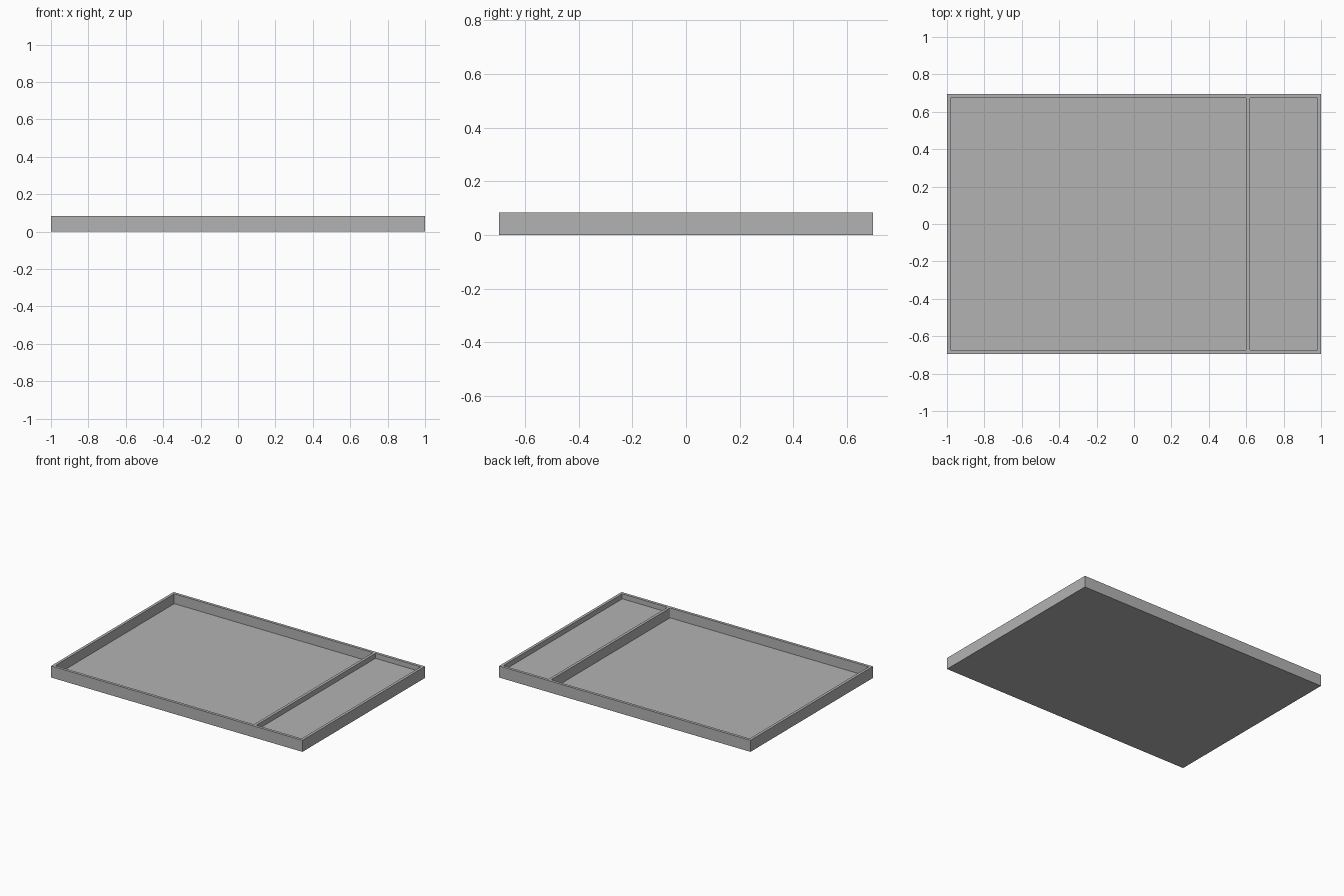
import bpy
import bmesh

WIDTH, DEPTH, HEIGHT = 2.0, 1.392, 0.083
WALL = 0.02
DIVIDER_X = 0.61

cube = bpy.data.objects.get("Cube")
if cube:
    bpy.data.objects.remove(cube, do_unlink=True)

grey = bpy.data.materials.new("light grey")
grey.use_nodes = True
grey.diffuse_color = (0.45, 0.45, 0.45, 1)
grey.node_tree.nodes["Principled BSDF"].inputs["Base Color"].default_value = grey.diffuse_color


def box(name, low, high, corner=0.0):
    """Box between two corners, with optionally rounded upright edges."""
    bm = bmesh.new()
    bmesh.ops.create_cube(bm, size=1)
    for v in bm.verts:
        v.co = [l if c < 0 else h for c, l, h in zip(v.co, low, high)]
    if corner:
        upright = [e for e in bm.edges
                   if abs(e.verts[0].co.z - e.verts[1].co.z) > 0.001]
        bmesh.ops.bevel(bm, geom=upright, offset=corner, segments=3,
                        profile=0.5, affect='EDGES')
    mesh = bpy.data.meshes.new(name)
    bm.to_mesh(mesh)
    bm.free()
    mesh.materials.append(grey)
    obj = bpy.data.objects.new(name, mesh)
    bpy.context.collection.objects.link(obj)
    return obj


# Solid tray body
x, y = WIDTH / 2, DEPTH / 2
tray = box("tray", (-x, -y, 0), (x, y, HEIGHT))

# Deep main compartment and shallow side compartment
pockets = {
    "main_compartment_cutter": (-x + WALL, DIVIDER_X - WALL / 2, 0.012),
    "side_compartment_cutter": (DIVIDER_X + WALL / 2, x - WALL, 0.047),
}
for name, (left, right, floor) in pockets.items():
    cutter = box(name, (left, -y + WALL, floor), (right, y - WALL, HEIGHT + 0.1), 0.006)
    cutter.hide_render = True
    cutter.hide_viewport = True
    cutter.display_type = 'WIRE'
    cut = tray.modifiers.new(name, 'BOOLEAN')
    cut.operation = 'DIFFERENCE'
    cut.solver = 'EXACT'
    cut.object = cutter
